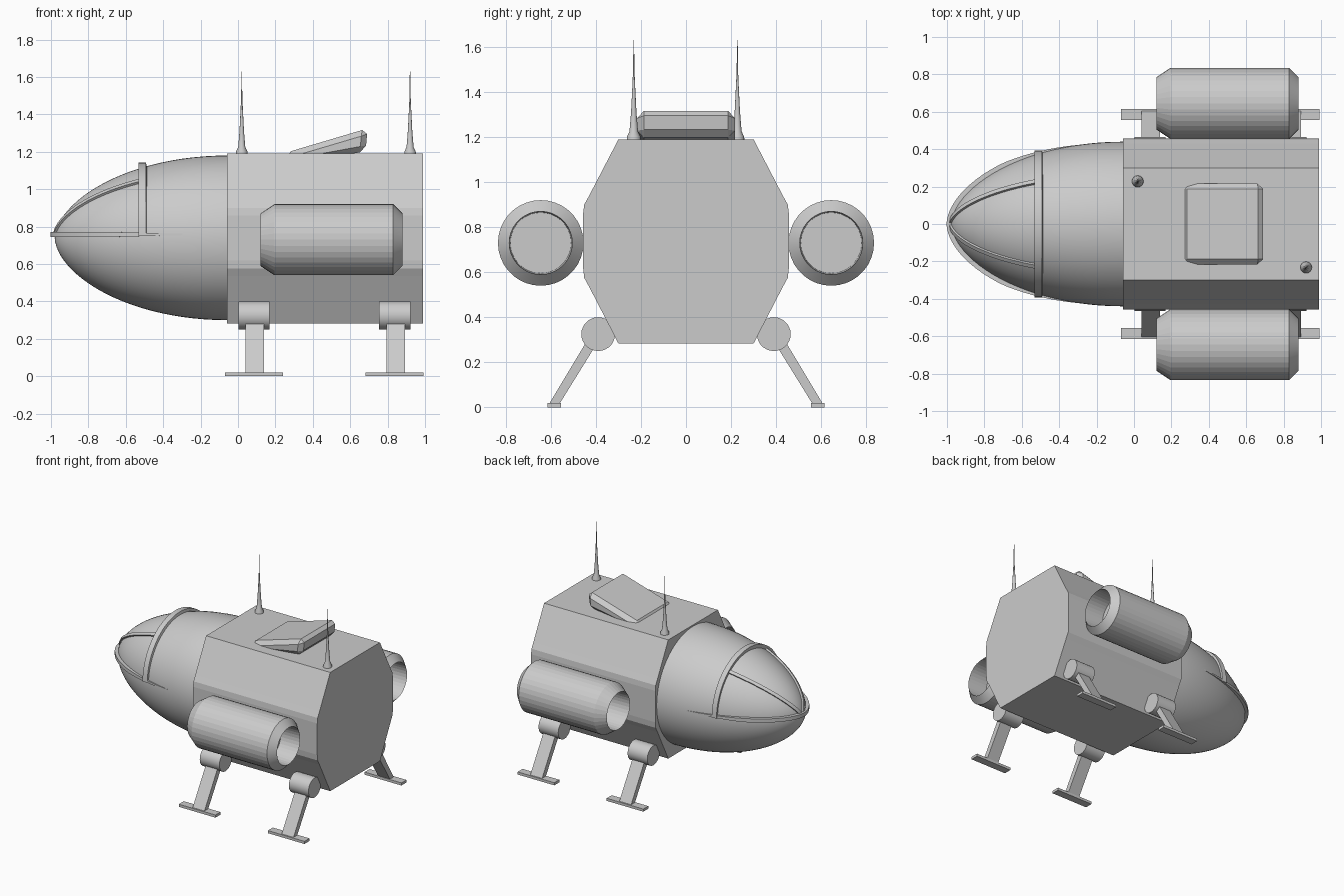
import bpy, bmesh
from math import sin, cos, pi, radians
from mathutils import Vector

if "Cube" in bpy.data.objects:
    bpy.data.objects.remove(bpy.data.objects["Cube"])


def finish(name, bm, smooth=None):
    bmesh.ops.recalc_face_normals(bm, faces=bm.faces)
    me = bpy.data.meshes.new(name)
    bm.to_mesh(me)
    bm.free()
    ob = bpy.data.objects.new(name, me)
    bpy.context.collection.objects.link(ob)
    if smooth:
        bpy.ops.object.select_all(action='DESELECT')
        ob.select_set(True)
        bpy.context.view_layer.objects.active = ob
        bpy.ops.object.shade_smooth_by_angle(angle=radians(smooth))
    return ob


def skin(name, rings, smooth=None):
    """Join closed rings of points in order and cap both ends."""
    bm = bmesh.new()
    vs = [[bm.verts.new(p) for p in ring] for ring in rings]
    n = len(vs[0])
    for a, b in zip(vs, vs[1:]):
        for i in range(n):
            j = (i + 1) % n
            bm.faces.new((a[i], a[j], b[j], b[i]))
    bm.faces.new(vs[0])
    bm.faces.new(vs[-1])
    return finish(name, bm, smooth)


def prism(name, yz, x0, x1, smooth=None):
    return skin(name, [[(x, y, z) for y, z in yz] for x in (x0, x1)], smooth)


def circle(r, n, cy=0, cz=0):
    return [(cy + r * cos(2 * pi * i / n), cz + r * sin(2 * pi * i / n)) for i in range(n)]


# Octagonal hull with softened side corners
half = [(.30, .283), (.43, .535), (.452, .575), (.457, .62),
        (.457, .86), (.452, .90), (.43, .94), (.30, 1.19)]
prism("hull", half + [(-y, z) for y, z in reversed(half)], -.06, .99)

# Nose: egg-shaped half body
NZ, NX, LEN, RAD = .74, -.06, .92, .44


def nose_point(u, a):
    r = RAD * max(cos(u), 0) ** 1.14
    return Vector((NX - LEN * sin(u), r * cos(a), NZ + r * sin(a)))


def nose_normal(u, a):
    return Vector((-sin(u) / LEN, cos(u) * cos(a) / RAD, cos(u) * sin(a) / RAD)).normalized()


skin("nose", [[nose_point(u, 2 * pi * i / 64) for i in range(64)]
              for u in [pi / 2 * k / 24 * .998 for k in range(25)]], 40)


def strip(name, path):
    """Raised band on the nose; path items are (u, angle, side vector, height, lift)."""
    rings = []
    for u, a, side, h, lift in path:
        p, n = nose_point(u, a) + Vector((0, 0, lift)), nose_normal(u, a)
        rings.append([p - side - n * .02, p + side - n * .02, p + side + n * h, p - side + n * h])
    skin(name, rings, 40)


# Rim round the nose, fading into the sides
path = []
for k in range(-30, 31):
    u = pi / 2 - abs(k) / 30 * 1.31
    fade = min(1, (abs(u - pi / 2) - 1.31) / -.5)
    path.append((u, 0 if k > 0 else pi, Vector((0, 0, .004 + .010 * fade)), .022 * fade, .018))
strip("nose_rim", path)

# Windscreen arch and the two ribs
ua = .509
strip("windscreen_arch", [(ua, pi * k / 32, Vector((.02, 0, 0)), .016, .01) for k in range(33)])
for tag, a in (("left", radians(53)), ("right", radians(127))):
    side = Vector((0, -sin(a), cos(a))) * .012
    strip("windscreen_rib_" + tag,
          [(ua + (1.52 - ua) * k / 16, a, side, .010, .004) for k in range(17)])

# Engine pods with recessed ends
pod = [(.30, .135), (.12, .14), (.195, .19), (.83, .19), (.88, .14), (.72, .135)]
for tag, s in (("left", -1), ("right", 1)):
    skin("engine_pod_" + tag,
         [[(x, y, z) for y, z in circle(r, 36, s * .645, .73)] for x, r in pod], 8)

# Landing legs: joint, strut and foot
for tag, cx in (("front", .085), ("rear", .838)):
    for side, s in (("left", -1), ("right", 1)):
        name = f"{tag}_{side}_"
        prism(name + "joint", circle(.075, 28, s * .39, .325), cx - .083, cx + .083, 40)
        strut = [(.37, .325), (.41, .345), (.608, .015), (.562, .015)]
        prism(name + "strut", [(s * y, z) for y, z in strut], cx - .045, cx + .055)
        foot = [(.555, 0), (.615, 0), (.615, .02), (.555, .02)]
        prism(name + "foot", [(s * y, z) for y, z in foot], cx - .155, cx + .155)

# Antennas
mast = [(.032, 1.18), (.030, 1.202), (.019, 1.225), (.012, 1.31), (.006, 1.43), (.003, 1.50), (.0015, 1.63)]
for tag, x, y in (("front", .02, .228), ("rear", .92, -.232)):
    skin("antenna_" + tag,
         [[(x + p, y + q, z) for p, q in circle(r, 16)] for r, z in mast], 40)

# Sloping roof intake with chamfered edges
wedge = [(.255, 1.125), (.682, 1.203), (.693, 1.325), (.255, 1.195)]
roof = skin("roof_intake", [[(x, y, z) for x, z in wedge] for y in (-.217, .217)])
bev = roof.modifiers.new("chamfer", 'BEVEL')
bev.width = .03
bev.segments = 1
bev.limit_method = 'NONE'
